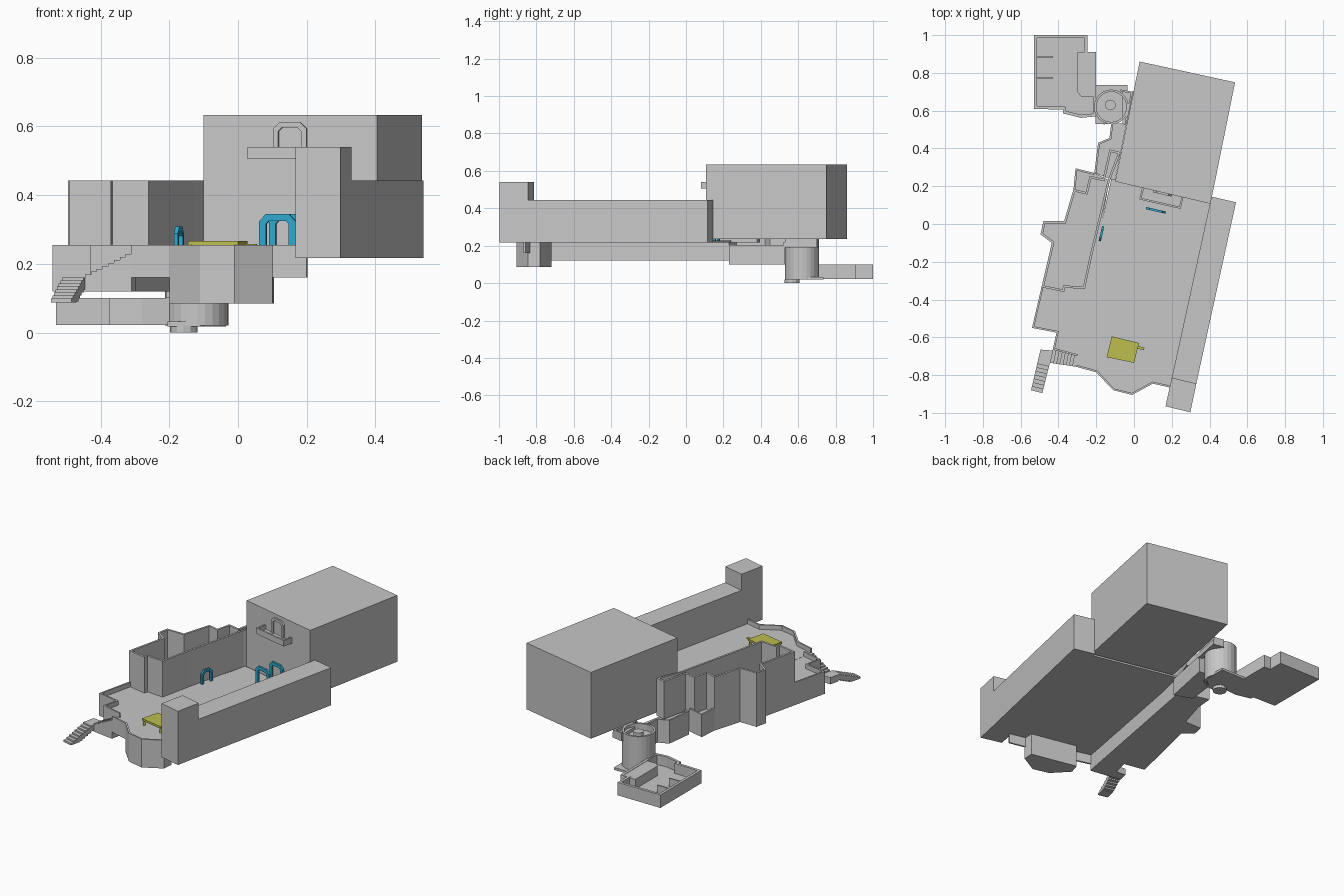
import bpy, bmesh, math
from mathutils import Matrix, Vector

old = bpy.data.objects.get("Cube")
if old:
    bpy.data.objects.remove(old, do_unlink=True)


def material(name, rgb):
    m = bpy.data.materials.new(name)
    m.use_nodes = True
    m.diffuse_color = (*rgb, 1)
    m.node_tree.nodes["Principled BSDF"].inputs["Base Color"].default_value = (*rgb, 1)
    return m


STONE = material("grey stone", (0.57, 0.57, 0.57))
BLUE = material("door blue", (0.03, 0.39, 0.61))
YELLOW = material("table yellow", (0.51, 0.51, 0.08))


def finish(name, bm, mat, matrix=None):
    bmesh.ops.recalc_face_normals(bm, faces=bm.faces)
    if matrix:
        bm.transform(matrix)
    me = bpy.data.meshes.new(name)
    bm.to_mesh(me)
    bm.free()
    me.materials.append(mat)
    ob = bpy.data.objects.new(name, me)
    bpy.context.collection.objects.link(ob)
    return ob


def prism(name, pts, z0, z1, mat=STONE):
    """Extrude a plan outline between two heights."""
    bm = bmesh.new()
    low = [bm.verts.new((x, y, z0)) for x, y in pts]
    high = [bm.verts.new((x, y, z1)) for x, y in pts]
    bm.faces.new(low)
    bm.faces.new(high)
    for i in range(len(pts)):
        j = (i + 1) % len(pts)
        bm.faces.new((low[i], low[j], high[j], high[i]))
    return finish(name, bm, mat)


def wall(name, pts, z0, z1, t=0.012, closed=True, mat=STONE, matrix=None):
    """Thin wall along a path, thickened to the left of its direction."""
    p = [Vector(q) for q in pts]
    n = len(p)
    segs = n if closed else n - 1
    normals = []
    for i in range(segs):
        d = (p[(i + 1) % n] - p[i]).normalized()
        normals.append(Vector((-d.y, d.x)))
    bm = bmesh.new()
    rows = []
    for i in range(n):
        a = normals[i - 1] if closed or i else normals[0]
        b = normals[i] if i < segs else normals[-1]
        q = p[i] + (a + b) / max(1 + a.dot(b), 0.4) * t
        rows.append([bm.verts.new((v.x, v.y, z)) for v, z in
                     ((p[i], z0), (q, z0), (q, z1), (p[i], z1))])
    for i in range(segs):
        r, s = rows[i], rows[(i + 1) % n]
        for k in range(4):
            m = (k + 1) % 4
            bm.faces.new((r[k], r[m], s[m], s[k]))
    if not closed:
        bm.faces.new(rows[0])
        bm.faces.new(rows[-1])
    return finish(name, bm, mat, matrix)


def arch(name, centre, heading, width, height, mat, bar=0.02, depth=0.012):
    """Door frame with chamfered top corners, standing along a heading."""
    h, c = width / 2, 0.02
    path = [(-h, 0), (-h, height - c), (c - h, height),
            (h - c, height), (h, height - c), (h, 0)]
    turn = Matrix.Rotation(heading, 4, 'Z') @ Matrix.Rotation(math.pi / 2, 4, 'X')
    wall(name, path, 0, depth, -bar, False, mat, Matrix.Translation(centre) @ turn)


def circle(x, y, r, n=24):
    return [(x + r * math.cos(math.tau * i / n), y + r * math.sin(math.tau * i / n))
            for i in range(n)]


def flight(name, a, b, c, d, z0, z1, n, base):
    """Stairs from edge a-b up to edge c-d; base gives the underside."""
    a, b, c, d = map(Vector, (a, b, c, d))
    for i in range(n):
        u, v = i / n, (i + 1) / n
        z = z0 + (z1 - z0) * v
        prism(f"{name}_{i + 1}", [a.lerp(c, u), b.lerp(d, u), b.lerp(d, v), a.lerp(c, v)],
              base(z), z)


TILT = math.radians(-13)
FLOOR, RIM = 0.228, 0.255

# Large hall, long side wall and its end tower
prism("main_hall", [(0.03, 0.86), (-0.10, 0.225), (0.405, 0.107), (0.535, 0.75)], 0.235, 0.634)
prism("long_wall", [(0.41, 0.145), (0.20, -0.815), (0.33, -0.845), (0.54, 0.115)], 0.217, 0.443)
prism("end_tower", [(0.20, -0.813), (0.167, -0.965), (0.298, -0.997), (0.33, -0.845)], 0.217, 0.54)

# Terrace floor and lower base
front = [(-0.31, -0.755), (-0.20, -0.785), (-0.11, -0.88), (-0.01, -0.905),
         (0.10, -0.845), (0.20, -0.868)]
west = [(-0.30, -0.70), (-0.43, -0.665), (-0.41, -0.575), (-0.54, -0.55), (-0.49, -0.335)]
prism("terrace_floor", front + [(0.42, 0.12), (-0.12, 0.24), (-0.24, -0.30)], 0.217, FLOOR)
bay = [(-0.435, -0.10), (-0.495, -0.055), (-0.48, 0.015), (-0.37, 0.015), (-0.32, 0.185)]
prism("west_base", west + bay + [(-0.31, 0.295), (-0.21, 0.27), (-0.13, 0.23), (-0.31, -0.755)],
      0.12, FLOOR - 0.001)
prism("front_bastion", front[1:5] + [(0.105, -0.78), (-0.18, -0.72)], 0.085, FLOOR - 0.001)
wall("front_parapet", front, 0.16, RIM, 0.01, False)
wall("west_parapet", west[::-1], 0.12, RIM, 0.01, False)

# West wing with tall open-topped walls
wing = [(-0.26, -0.345), (-0.22, -0.16), (-0.127, 0.23), (-0.07, 0.38), (-0.13, 0.395),
        (-0.165, 0.24), (-0.235, 0.255), (-0.255, 0.17)]
wall("wing_walls", wing + bay[::-1] + [(-0.49, -0.335), (-0.37, -0.36), (-0.365, -0.337)],
     FLOOR - 0.01, 0.443)
arch("wing_door", (-0.178, -0.05, FLOOR), math.radians(77), 0.08, 0.08, BLUE, 0.015)

# Stairs in two flights with a landing
flight("lower_step", (-0.545, -0.88), (-0.485, -0.895), (-0.508, -0.72), (-0.445, -0.735),
       0.09, 0.16, 8, lambda z: max(0.087, z - 0.035))
prism("stair_landing", [(-0.508, -0.72), (-0.445, -0.735), (-0.43, -0.67), (-0.495, -0.665)],
      0.12, 0.16)
flight("upper_step", (-0.445, -0.735), (-0.43, -0.665), (-0.31, -0.755), (-0.30, -0.70),
       0.16, FLOOR, 8, lambda z: 0.12)

# Rear walkway from the wing to the round tower
walk = [(-0.21, 0.27), (-0.19, 0.43), (-0.13, 0.455), (-0.12, 0.535)]
prism("rear_walkway", walk + [(-0.04, 0.53), (-0.10, 0.23)], 0.10, 0.205)
wall("walkway_parapet", walk[::-1], 0.10, 0.24, 0.01, False)
wall("wing_low_parapet", [(-0.21, 0.27), (-0.31, 0.295), (-0.32, 0.185)], 0.12, RIM, 0.01, False)
prism("tower_bridge", [(-0.06, 0.53), (-0.035, 0.52), (0.0, 0.70), (-0.06, 0.705)], 0.19, 0.22)
wall("bridge_parapet", [(-0.04, 0.53), (-0.005, 0.70), (-0.07, 0.712)], 0.19, 0.238, 0.01, False)

# Round tower
wall("round_tower", circle(-0.12, 0.62, 0.092), 0.02, 0.238)
prism("tower_floor", circle(-0.12, 0.62, 0.085), 0.03, 0.20)
prism("tower_post", circle(-0.125, 0.63, 0.028, 16), 0.19, 0.236)
prism("tower_plate", [(-0.205, 0.735), (-0.205, 0.53), (-0.11, 0.53), (-0.035, 0.60),
                      (-0.035, 0.735)], 0.018, 0.032)
prism("tower_plinth", circle(-0.158, 0.567, 0.04, 12), 0.0, 0.02)

# Walled yard
yard = [(-0.53, 1.0), (-0.53, 0.61), (-0.375, 0.605), (-0.375, 0.585), (-0.28, 0.562),
        (-0.20, 0.57), (-0.20, 0.91), (-0.245, 0.91), (-0.245, 1.0)]
prism("yard_floor", yard, 0.022, 0.04)
wall("yard_walls", yard, 0.022, 0.10, 0.016)
prism("yard_block", [(-0.30, 0.91), (-0.30, 0.70), (-0.28, 0.675), (-0.205, 0.675),
                     (-0.205, 0.91)], 0.035, 0.098)
for i, y in enumerate((0.77, 0.88)):
    prism(f"yard_partition_{i + 1}", [(-0.52, y), (-0.43, y), (-0.43, y + 0.008),
                                      (-0.52, y + 0.008)], 0.035, 0.09)

# Balcony with its door, and the pair of doors below
tray = [(0.043, 0.193), (0.028, 0.13), (0.247, 0.08), (0.262, 0.143)]
prism("balcony_floor", tray, 0.505, 0.515)
wall("balcony_rail", tray, 0.505, 0.54, 0.01, False)
arch("balcony_door", (0.153, 0.168, 0.51), TILT, 0.10, 0.103, STONE, 0.016)
arch("hall_door", (0.145, 0.169, FLOOR), TILT, 0.108, 0.117, BLUE)
arch("outer_door", (0.117, 0.078, FLOOR), TILT, 0.108, 0.117, BLUE)

# Table
top = [(-0.118, -0.595), (-0.145, -0.705), (0.0, -0.735), (0.027, -0.63)]
prism("table_top", top, 0.255, 0.267, YELLOW)
mid = sum((Vector(q) for q in top), Vector((0, 0))) / 4
for i, q in enumerate(top):
    c = Vector(q).lerp(mid, 0.12)
    prism(f"table_leg_{i + 1}", circle(c.x, c.y, 0.008, 4), FLOOR, 0.256, YELLOW)
prism("table_handle", [(0.02, -0.645), (0.055, -0.655), (0.052, -0.668), (0.017, -0.66)],
      0.25, 0.258, YELLOW)
